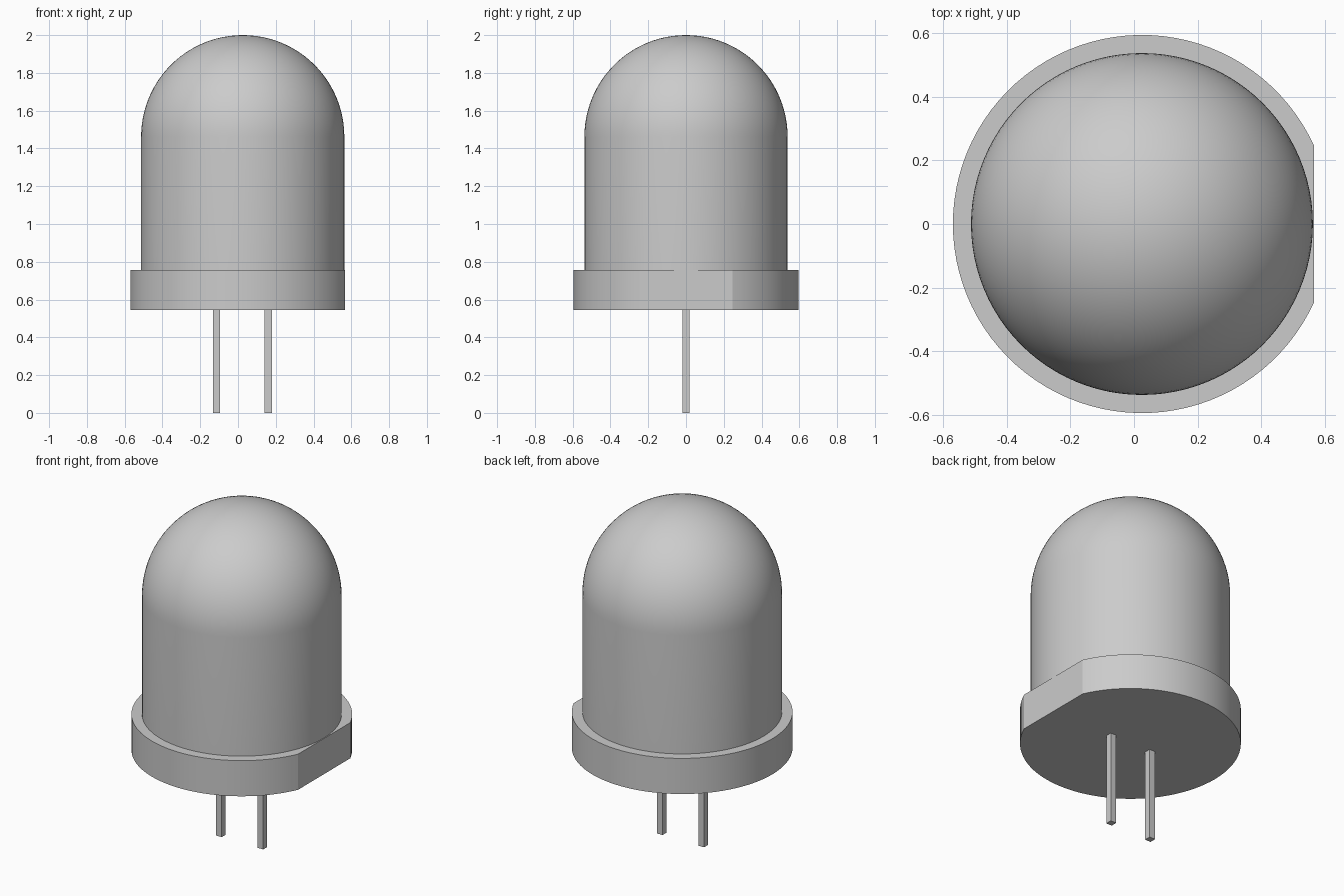
import bpy, bmesh, math
from mathutils import Vector

cube = bpy.data.objects.get("Cube")
if cube:
    bpy.data.objects.remove(cube, do_unlink=True)

CX = 0.025                      # axis of the round parts
BODY_R, RIM_R = 0.538, 0.595
RIM_Z0, RIM_Z1, TOP = 0.545, 0.757, 2.0
FLAT_X = 0.567                  # flat side of the rim

grey = bpy.data.materials.new("light grey")
grey.use_nodes = True
colour = (0.6, 0.6, 0.6, 1)
grey.diffuse_color = colour
grey.node_tree.nodes["Principled BSDF"].inputs["Base Color"].default_value = colour


def make_object(name, bm, smooth_angle=None):
    bmesh.ops.recalc_face_normals(bm, faces=bm.faces)
    mesh = bpy.data.meshes.new(name)
    bm.to_mesh(mesh)
    bm.free()
    mesh.materials.append(grey)
    ob = bpy.data.objects.new(name, mesh)
    bpy.context.collection.objects.link(ob)
    if smooth_angle:
        bpy.ops.object.select_all(action="DESELECT")
        ob.select_set(True)
        bpy.context.view_layer.objects.active = ob
        bpy.ops.object.shade_smooth_by_angle(angle=math.radians(smooth_angle))
    return ob


# Domed body: straight wall and quarter circle, spun round the axis
bm = bmesh.new()
rings = 24
profile = [(BODY_R, RIM_Z1)]
for i in range(rings + 1):
    a = math.pi / 2 * i / rings
    profile.append((BODY_R * math.cos(a), TOP - BODY_R + BODY_R * math.sin(a)))
verts = [bm.verts.new((CX + r, 0, z)) for r, z in profile]
edges = [bm.edges.new(pair) for pair in zip(verts, verts[1:])]
bmesh.ops.spin(bm, geom=verts + edges, cent=(CX, 0, 0), axis=(0, 0, 1),
               angle=math.tau, steps=96, use_duplicate=False)
bmesh.ops.remove_doubles(bm, verts=bm.verts, dist=0.0001)
make_object("domed_body", bm, 30)

# Rim: disc with one flat side, extruded upward
bm = bmesh.new()
start = math.acos((FLAT_X - CX) / RIM_R)
steps = 84
outline = []
for i in range(steps + 1):
    a = start + (math.tau - 2 * start) * i / steps
    outline.append(bm.verts.new((CX + RIM_R * math.cos(a), RIM_R * math.sin(a), RIM_Z0)))
base = bm.faces.new(outline)
top = bmesh.ops.extrude_face_region(bm, geom=[base], use_keep_orig=True)
bmesh.ops.translate(bm, vec=Vector((0, 0, RIM_Z1 - RIM_Z0)),
                    verts=[g for g in top["geom"] if isinstance(g, bmesh.types.BMVert)])
make_object("rim", bm, 20)

# Two square leads
for name, x in (("right_lead", -0.113), ("left_lead", 0.16)):
    bm = bmesh.new()
    bmesh.ops.create_cube(bm, size=1)
    bmesh.ops.scale(bm, vec=(0.038, 0.038, RIM_Z0), verts=bm.verts)
    bmesh.ops.translate(bm, vec=(x, 0, RIM_Z0 / 2), verts=bm.verts)
    make_object(name, bm)
